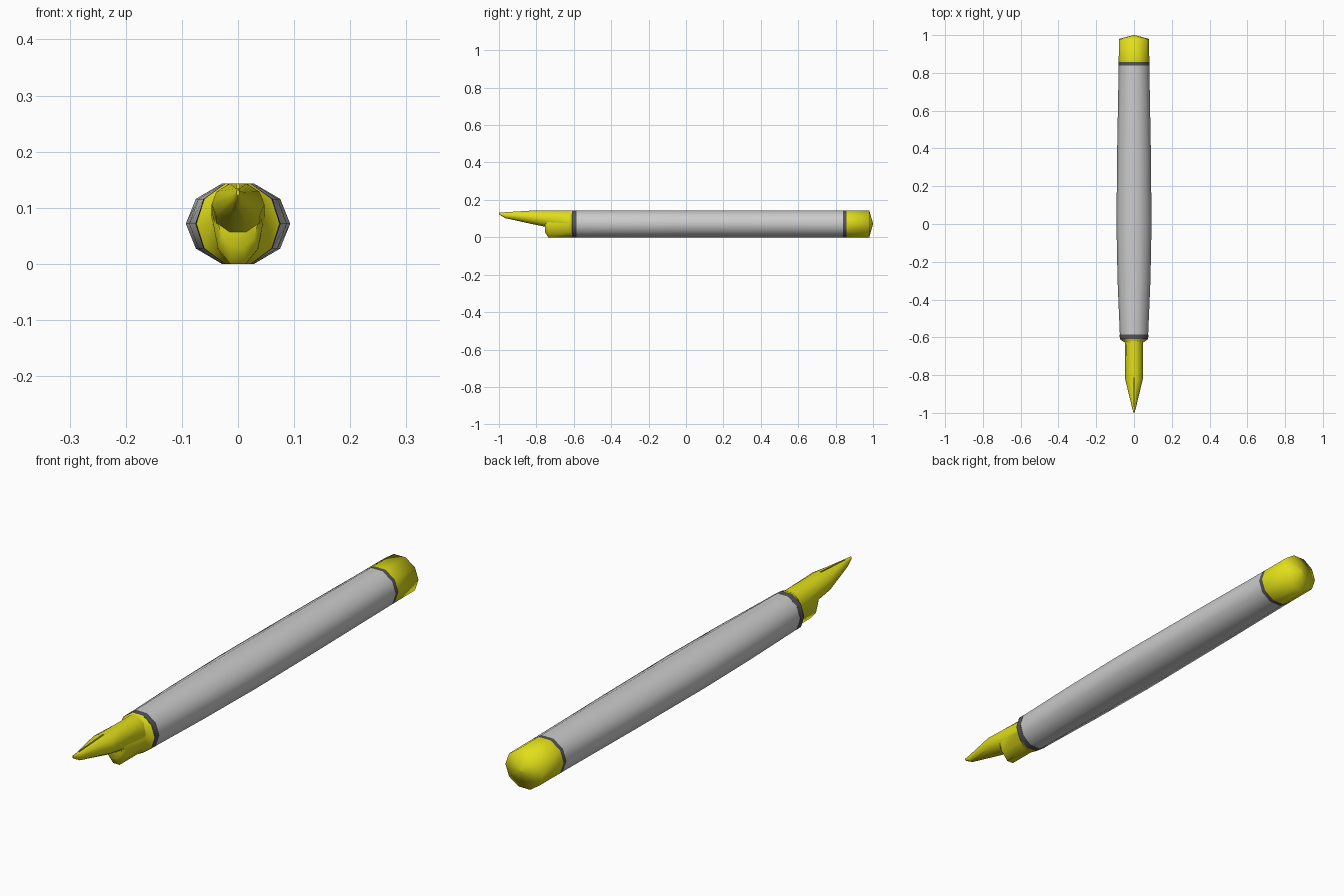
import bpy, bmesh, math

if "Cube" in bpy.data.objects:
    bpy.data.objects.remove(bpy.data.objects["Cube"])

SIDES = 10
TOP = 0.143


def material(name, rgb):
    m = bpy.data.materials.new(name)
    m.diffuse_color = (*rgb, 1)
    m.use_nodes = True
    m.node_tree.nodes["Principled BSDF"].inputs["Base Color"].default_value = m.diffuse_color
    return m


yellow = material("yellow", (0.75, 0.73, 0.01))
dark = material("dark_grey", (0.09, 0.09, 0.09))


def loft(name, stations, mat=None, angle=50):
    """Ten-sided tube along y; each station is (y, half width, bottom z, top z)."""
    bm = bmesh.new()
    rings = []
    for y, rx, lo, hi in stations:
        mid, rz = (lo + hi) / 2, (hi - lo) / 2 / math.sin(math.radians(72))
        rings.append([bm.verts.new((rx * math.cos(a), y, mid + rz * math.sin(a)))
                      for a in (2 * math.pi * i / SIDES for i in range(SIDES))])
    for r, s in zip(rings, rings[1:]):
        for i in range(SIDES):
            j = (i + 1) % SIDES
            bm.faces.new((r[i], r[j], s[j], s[i]))
    bm.faces.new(rings[0])
    bm.faces.new(rings[-1])
    bmesh.ops.recalc_face_normals(bm, faces=bm.faces)
    mesh = bpy.data.meshes.new(name)
    bm.to_mesh(mesh)
    bm.free()
    ob = bpy.data.objects.new(name, mesh)
    bpy.context.collection.objects.link(ob)
    if mat:
        mesh.materials.append(mat)
    bpy.ops.object.select_all(action='DESELECT')
    ob.select_set(True)
    bpy.context.view_layer.objects.active = ob
    bpy.ops.object.shade_smooth_by_angle(angle=math.radians(angle))
    return ob


# Barrel, slightly bulged in width
loft("barrel", [(-0.585, 0.075, 0, TOP), (-0.3, 0.087, 0, TOP), (0.0, 0.093, 0, TOP),
                (0.4, 0.089, 0, TOP), (0.84, 0.081, 0, TOP)])

# Dark bands at both ends of the barrel
loft("front_band", [(-0.61, 0.075, 0, TOP), (-0.585, 0.076, 0, TOP)], dark)
loft("rear_band", [(0.84, 0.081, 0, TOP), (0.857, 0.081, 0, TOP)], dark)

# Rear cap with a shallow point
loft("end_cap", [(0.857, 0.081, 0, TOP), (0.98, 0.08, 0, TOP),
                 (1.0, 0.002, 0.070, 0.074)], yellow, 85)

# Grip and feed under the nib
loft("feed", [(-0.755, 0.036, 0.03, 0.12), (-0.737, 0.044, 0, TOP - 0.004),
              (-0.63, 0.046, 0, TOP - 0.001), (-0.61, 0.074, 0, TOP)], yellow)

# Nib tapering to the writing point
nib = loft("nib", [(-1.0, 0.003, 0.122, 0.132), (-0.965, 0.012, 0.102, 0.134),
                   (-0.82, 0.047, 0.07, TOP), (-0.76, 0.047, 0.058, TOP),
                   (-0.62, 0.048, 0.02, TOP)], yellow)

# Fine slit along the top of the nib
bpy.ops.mesh.primitive_cube_add(size=1, location=(0, -0.89, 0.14))
cutter = bpy.context.object
cutter.name = "slit_cutter"
cutter.scale = (0.005, 0.15, 0.03)
cutter.hide_render = True
cutter.display_type = 'WIRE'
cut = nib.modifiers.new("slit", 'BOOLEAN')
cut.operation = 'DIFFERENCE'
cut.object = cutter
